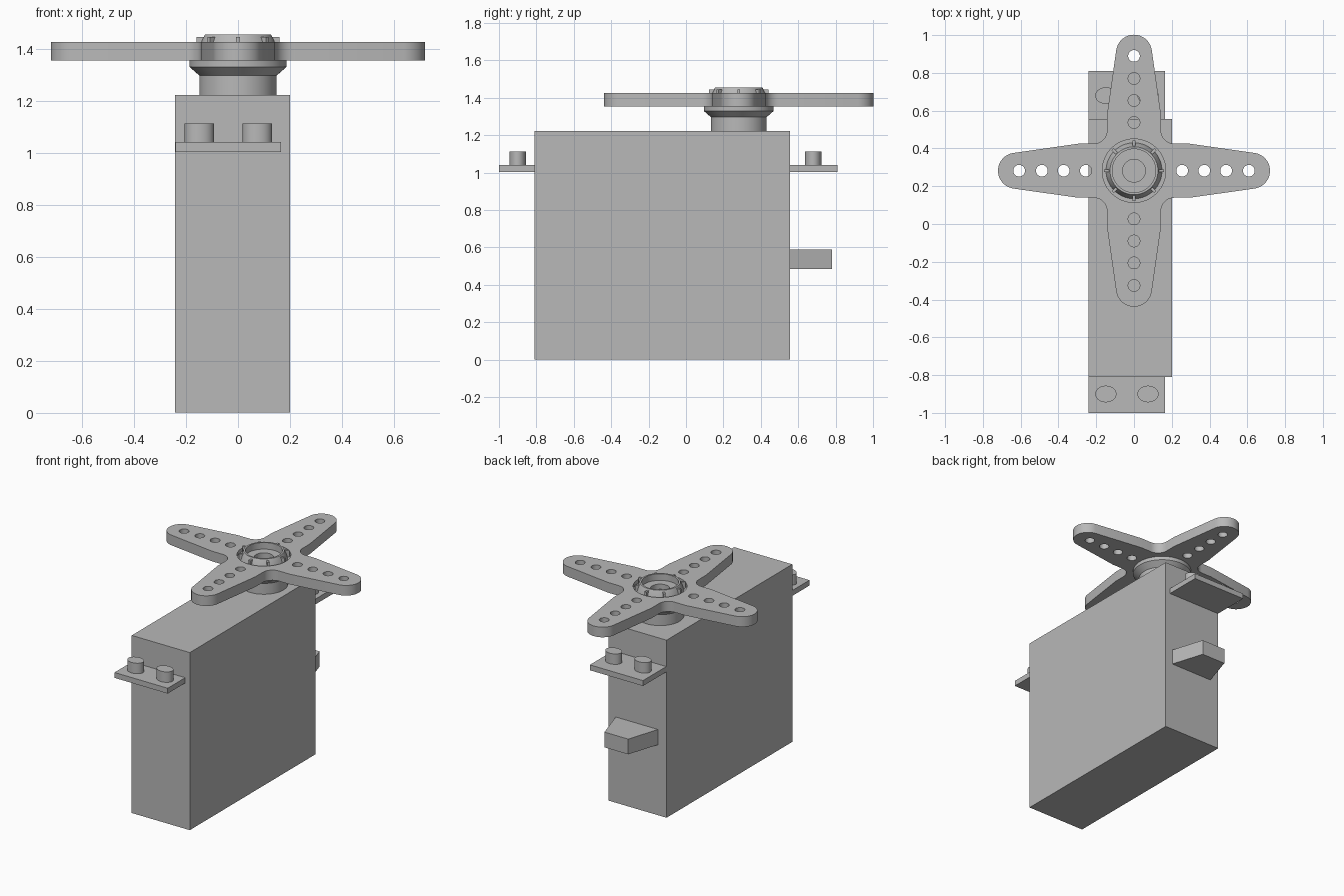
import bpy, bmesh
from math import cos, sin, pi, radians
from mathutils import Matrix, Vector

cube = bpy.data.objects.get("Cube")
if cube:
    bpy.data.objects.remove(cube, do_unlink=True)

grey = bpy.data.materials.new("plain_grey")
grey.use_nodes = True
COLOUR = (0.48, 0.48, 0.48, 1)
grey.diffuse_color = COLOUR
grey.node_tree.nodes["Principled BSDF"].inputs["Base Color"].default_value = COLOUR

AXIS = Vector((0, 0.282, 0))   # output shaft position
parts = []


def add_object(name, mesh):
    obj = bpy.data.objects.new(name, mesh)
    bpy.context.collection.objects.link(obj)
    mesh.materials.clear()
    mesh.materials.append(grey)
    parts.append(obj)
    return obj


def finish(name, bm):
    bmesh.ops.recalc_face_normals(bm, faces=bm.faces)
    mesh = bpy.data.meshes.new(name)
    bm.to_mesh(mesh)
    bm.free()
    return add_object(name, mesh)


def prism(name, outline, z0, z1):
    bm = bmesh.new()
    face = bm.faces.new([bm.verts.new((x, y, z0)) for x, y in outline])
    top = bmesh.ops.extrude_face_region(bm, geom=[face])["geom"]
    verts = [v for v in top if isinstance(v, bmesh.types.BMVert)]
    bmesh.ops.translate(bm, verts=verts, vec=(0, 0, z1 - z0))
    return finish(name, bm)


def box(name, x0, x1, y0, y1, z0, z1):
    return prism(name, [(x0, y0), (x1, y0), (x1, y1), (x0, y1)], z0, z1)


def arc(cx, cy, rx, ry, start, end, steps):
    angles = [radians(start + (end - start) * i / steps) for i in range(steps + 1)]
    return [(cx + rx * cos(a), cy + ry * sin(a)) for a in angles]


def circle(cx, cy, rx, ry, steps=48):
    return arc(cx, cy, rx, ry, 0, 360, steps)[:-1]


def lathe(name, profile, steps=64):
    bm = bmesh.new()
    verts = [bm.verts.new((r, 0, z)) for r, z in profile]
    edges = [bm.edges.new(pair) for pair in zip(verts, verts[1:])]
    bmesh.ops.spin(bm, geom=verts + edges, cent=(0, 0, 0), axis=(0, 0, 1),
                   angle=2 * pi, steps=steps)
    bmesh.ops.remove_doubles(bm, verts=bm.verts, dist=0.0001)
    obj = finish(name, bm)
    obj.location = AXIS
    return obj


# Case with its cable plug
box("case", -0.242, 0.2, -0.81, 0.557, 0, 1.222)
prism("cable_plug", [(-0.177, 0.557), (0.145, 0.557), (0.075, 0.78), (-0.106, 0.78)],
      0.485, 0.59)

# Mounting tabs, each with two oval posts
for end, y0, y1, post_y in (("front", -1, -0.81, -0.9), ("back", 0.557, 0.81, 0.68)):
    box(end + "_mounting_tab", -0.24, 0.165, y0, y1, 1.003, 1.04)
    for side, x in (("right", -0.149), ("left", 0.074)):
        prism(f"{end}_{side}_post", circle(x, post_y, 0.056, 0.044), 1.04, 1.112)

# Output shaft collar with flared top
lathe("shaft_collar", [(0, 1.222), (0.149, 1.222), (0.149, 1.297), (0.187, 1.33),
                       (0.187, 1.355), (0, 1.355)])

# Four-armed horn: one filled curve outline with holes
quarter = arc(0.625, 0, 0.095, 0.095, 0, 82, 12)
quarter += [(0.295, 0.143)]
quarter += arc(0.213, 0.213, 0.07, 0.07, 270, 180, 8)
quarter += [(0.143, 0.295)]
quarter += arc(0, 0.625, 0.095, 0.095, 8, 82, 11)
outline = []
holes = [circle(0, 0, 0.168, 0.168, 64)]
for turn in range(4):
    rotate = Matrix.Rotation(turn * pi / 2, 2)
    outline += [rotate @ Vector(p) for p in quarter]
    for distance in (0.255, 0.372, 0.488, 0.608):
        cx, cy = rotate @ Vector((distance, 0))
        holes.append(circle(cx, cy, 0.031, 0.031, 32))

curve = bpy.data.curves.new("horn_outline", "CURVE")
curve.dimensions = "2D"
curve.fill_mode = "BOTH"
curve.extrude = 0.035
for loop in [outline] + holes:
    spline = curve.splines.new("POLY")
    spline.points.add(len(loop) - 1)
    for point, (x, y) in zip(spline.points, loop):
        point.co = (x, y, 0, 1)
    spline.use_cyclic_u = True
helper = bpy.data.objects.new("horn_outline", curve)
bpy.context.collection.objects.link(helper)
bpy.context.view_layer.update()
graph = bpy.context.evaluated_depsgraph_get()
horn_mesh = bpy.data.meshes.new_from_object(helper.evaluated_get(graph))
bpy.data.objects.remove(helper, do_unlink=True)
bm = bmesh.new()
bm.from_mesh(horn_mesh)
bmesh.ops.remove_doubles(bm, verts=bm.verts, dist=0.0001)
horn = finish("horn", bm)
horn.location = AXIS + Vector((0, 0, 1.39))

# Raised hub ring standing in a round groove, with a screw recess
lathe("hub_ring", [(0.168, 1.4), (0.148, 1.4), (0.139, 1.43), (0.127, 1.455),
                   (0.115, 1.455), (0.115, 1.41), (0.06, 1.41), (0.06, 1.375),
                   (0, 1.375)])

# Small ribs around the hub ring
for i in range(8):
    rib = box(f"hub_rib_{i + 1}", 0.125, 0.16, -0.007, 0.007, 1.4, 1.445)
    rib.rotation_euler.z = i * pi / 4
    rib.location = AXIS

# Smooth round walls, keep sharp edges
bpy.ops.object.select_all(action="DESELECT")
for obj in parts:
    obj.select_set(True)
bpy.context.view_layer.objects.active = parts[0]
bpy.ops.object.shade_smooth_by_angle(angle=radians(30))
